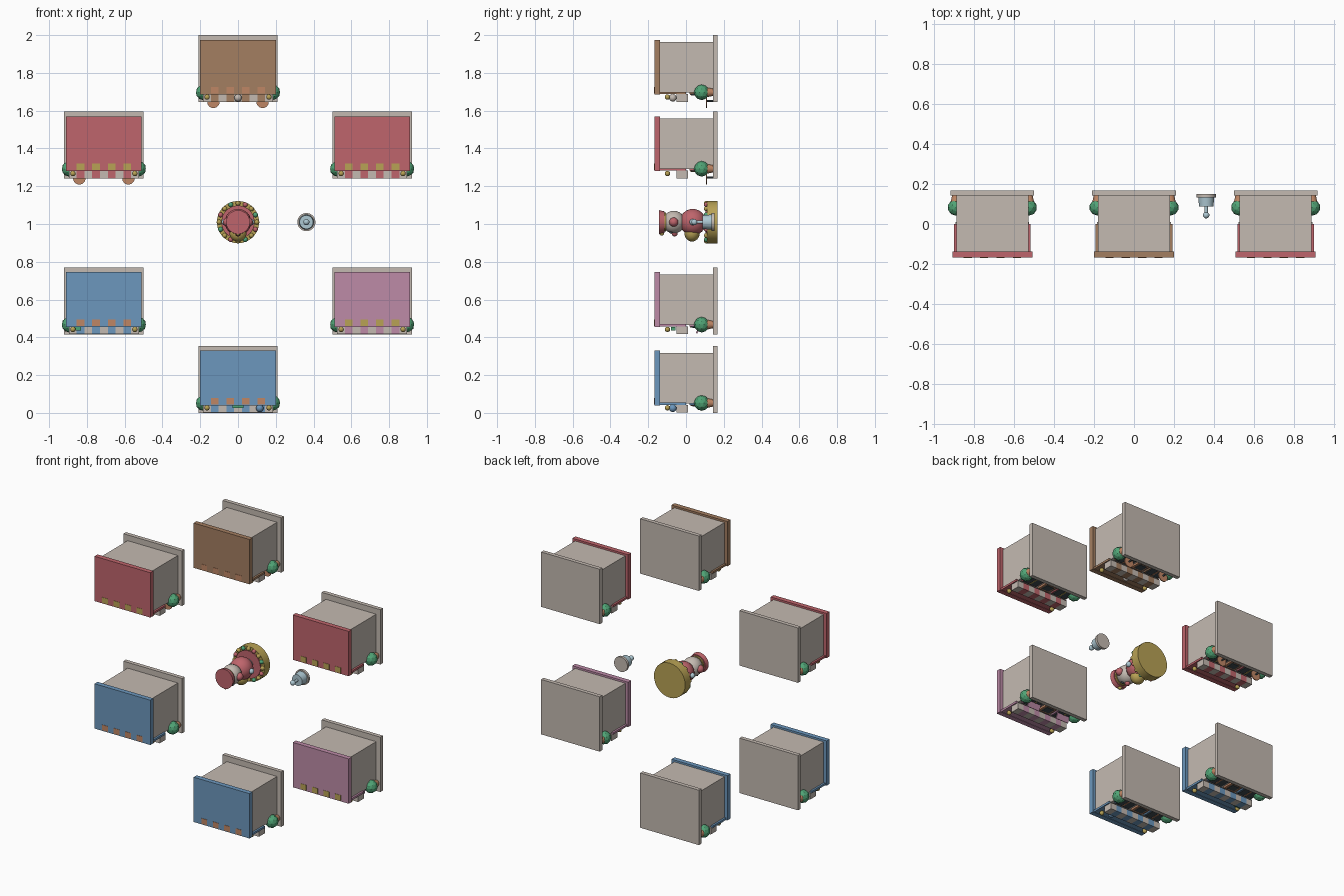
import bpy, math
from mathutils import Vector

if "Cube" in bpy.data.objects:
    bpy.data.objects.remove(bpy.data.objects["Cube"], do_unlink=True)


def material(name, r, g, b):
    m = bpy.data.materials.new(name)
    m.use_nodes = True
    m.diffuse_color = (r, g, b, 1)
    m.node_tree.nodes["Principled BSDF"].inputs["Base Color"].default_value = (r, g, b, 1)
    return m


CREAM = material("cream", .55, .49, .44)
RED = material("red", .52, .13, .15)
BLUE = material("blue", .15, .31, .51)
BROWN = material("brown", .37, .21, .12)
PINK = material("pink", .51, .26, .39)
GREEN = material("green", .08, .37, .18)
GOLD = material("gold", .48, .36, .09)
PALE = material("pale_blue", .42, .58, .65)
DARK = material("dark_glass", .05, .07, .08)
WOOD = material("wood", .52, .24, .13)


def finish(name, mat, smooth=False):
    ob = bpy.context.object
    ob.name = name
    ob.data.materials.append(mat)
    if smooth:
        bpy.ops.object.shade_smooth_by_angle(angle=math.radians(40))
    return ob


def box(name, x, y, z, mat, origin=(0, 0, 0)):
    """Box from (min, max) ranges, moved by origin."""
    mid = Vector([sum(r) / 2 for r in (x, y, z)]) + Vector(origin)
    bpy.ops.mesh.primitive_cube_add(size=1, location=mid)
    bpy.context.object.scale = [r[1] - r[0] for r in (x, y, z)]
    return finish(name, mat)


def ball(name, at, r, mat, origin=(0, 0, 0), scale=(1, 1, 1)):
    bpy.ops.mesh.primitive_uv_sphere_add(segments=20, ring_count=12, radius=r,
                                         location=Vector(at) + Vector(origin))
    bpy.context.object.scale = scale
    return finish(name, mat, True)


def drum(name, x, z, y, r, mat, origin=(0, 0, 0), r2=None):
    """Cylinder or cone along y; r at y[0], r2 at y[1]."""
    bpy.ops.mesh.primitive_cone_add(vertices=28, radius1=r if r2 is None else r2, radius2=r,
                                    depth=y[1] - y[0], rotation=(math.pi / 2, 0, 0),
                                    location=Vector((x, sum(y) / 2, z)) + Vector(origin))
    return finish(name, mat, True)


def shop(name, x, z, colour, trim, tables=False):
    o = (x, 0, z)
    # ground slab, walls, roof
    box(name + "_slab", (-.21, .21), (.142, .168), (0, .355), CREAM, o)
    box(name + "_walls", (-.18, .18), (-.138, .142), (.05, .318), CREAM, o)
    box(name + "_roof", (-.2, .2), (-.168, -.137), (.04, .33), colour, o)
    box(name + "_upper_panel", (-.192, .192), (-.137, .0), (.042, .055), colour, o)
    # roof edge tiles and striped awning
    for i in range(9):
        x0 = -.185 + i * .0411
        box(name + "_awning_stripe", (x0, x0 + .0411), (-.05, .01), (.002, .043),
            colour if i % 2 else CREAM, o)
        if i % 2:
            box(name + "_edge_tile", (x0, x0 + .0411), (-.17, -.165), (.045, .08), trim, o)
    # door and windows
    box(name + "_door", (-.04, .04), (.02, .142), (.038, .052), WOOD, o)
    box(name + "_door_glass", (-.026, .026), (.035, .085), (.034, .04), DARK, o)
    ball(name + "_door_knob", (.028, .1, .036), .006, GOLD, o)
    for s in (-1, 1):
        cx = s * .112
        box(name + "_window_frame", (cx - .054, cx + .054), (.018, .108), (.042, .052), colour, o)
        box(name + "_window_glass", (cx - .046, cx + .046), (.026, .1), (.038, .044), DARK, o)
        box(name + "_window_bar", (cx - .004, cx + .004), (.026, .1), (.036, .04), trim, o)
        box(name + "_window_sill", (cx - .058, cx + .058), (.108, .118), (.03, .052), WOOD, o)
        # lamps, potted shrubs, tables
        ball(name + "_lamp", (s * .164, -.098, .027), .014, GOLD, o)
        drum(name + "_pot", s * .183, .052, (.11, .142), .026, WOOD, o, .019)
        bpy.ops.mesh.primitive_ico_sphere_add(subdivisions=2, radius=.041,
                                              location=(x + s * .183, .083, z + .052))
        finish(name + "_shrub", GREEN)
        if tables:
            drum(name + "_table_top", s * .13, .002, (.105, .111), .033, WOOD, o)
            drum(name + "_table_stem", s * .13, .006, (.11, .142), .005, DARK, o)


shop("bakery", 0, 1.645, BROWN, WOOD, True)
shop("cafe", -.71, 1.24, RED, GOLD, True)
shop("toy_shop", .71, 1.24, RED, GOLD)
shop("book_shop", -.71, .415, BLUE, WOOD)
shop("sweet_shop", .71, .415, PINK, GOLD)
shop("fish_shop", 0, 0, BLUE, WOOD)

# shop signs
ball("bakery_sign", (0, -.07, 1.668), .02, CREAM)
ball("fish_sign", (.115, -.07, .025), .02, BLUE)
box("fish_sign_plate", (-.03, .03), (-.08, -.055), (.025, .042), GREEN)
box("book_sign_plate", (-.88, -.83), (-.08, -.055), (.435, .455), GREEN)
for sx in (-1, 1):
    stand = box("sweet_display", (.71 + sx * .11 - .045, .71 + sx * .11 + .045),
                (.06, .068), (.42, .46), PINK)
    stand.rotation_euler.x = math.radians(-25)

# central statue: plinth with ring of beads
C = (0, 0, 1.01)
drum("plinth", 0, 0, (.112, .168), .112, GOLD, C)
drum("plinth_top", 0, 0, (.104, .113), .088, RED, C)
for k in range(16):
    a = math.tau * k / 16
    ball("plinth_bead", (.1 * math.cos(a), .108, .1 * math.sin(a)), .013,
         (GOLD, GREEN, GOLD, RED)[k % 4], C)
drum("statue_legs", 0, 0, (.07, .112), .036, PALE, C)
ball("statue_body", (0, .036, 0), .07, RED, C)
ball("statue_belly", (0, .032, -.058), .045, GOLD, C, (1, .9, 1))
ball("statue_head", (0, -.065, 0), .06, CREAM, C)
ball("statue_nose", (0, -.06, -.06), .016, RED, C)
for s in (-1, 1):
    ball("statue_ear", (s * .055, -.065, 0), .024, RED, C)
    ball("statue_hand", (s * .07, .036, 0), .017, PALE, C)
    ball("statue_eye", (s * .022, -.08, -.053), .008, DARK, C)
drum("hat_band", 0, 0, (-.118, -.105), .05, GOLD, C)
drum("hat", 0, 0, (-.142, -.115), .063, RED, C, .057)
ball("hat_badge", (0, -.128, -.06), .012, GOLD, C)

# small fountain
F = (.362, 0, 1.01)
drum("fountain_rim", 0, 0, (.134, .15), .048, CREAM, F)
drum("fountain_bowl", 0, 0, (.088, .134), .036, PALE, F, .04)
drum("fountain_stem", 0, 0, (.045, .09), .008, PALE, F)
ball("fountain_ball", (0, .044, 0), .016, PALE, F)
